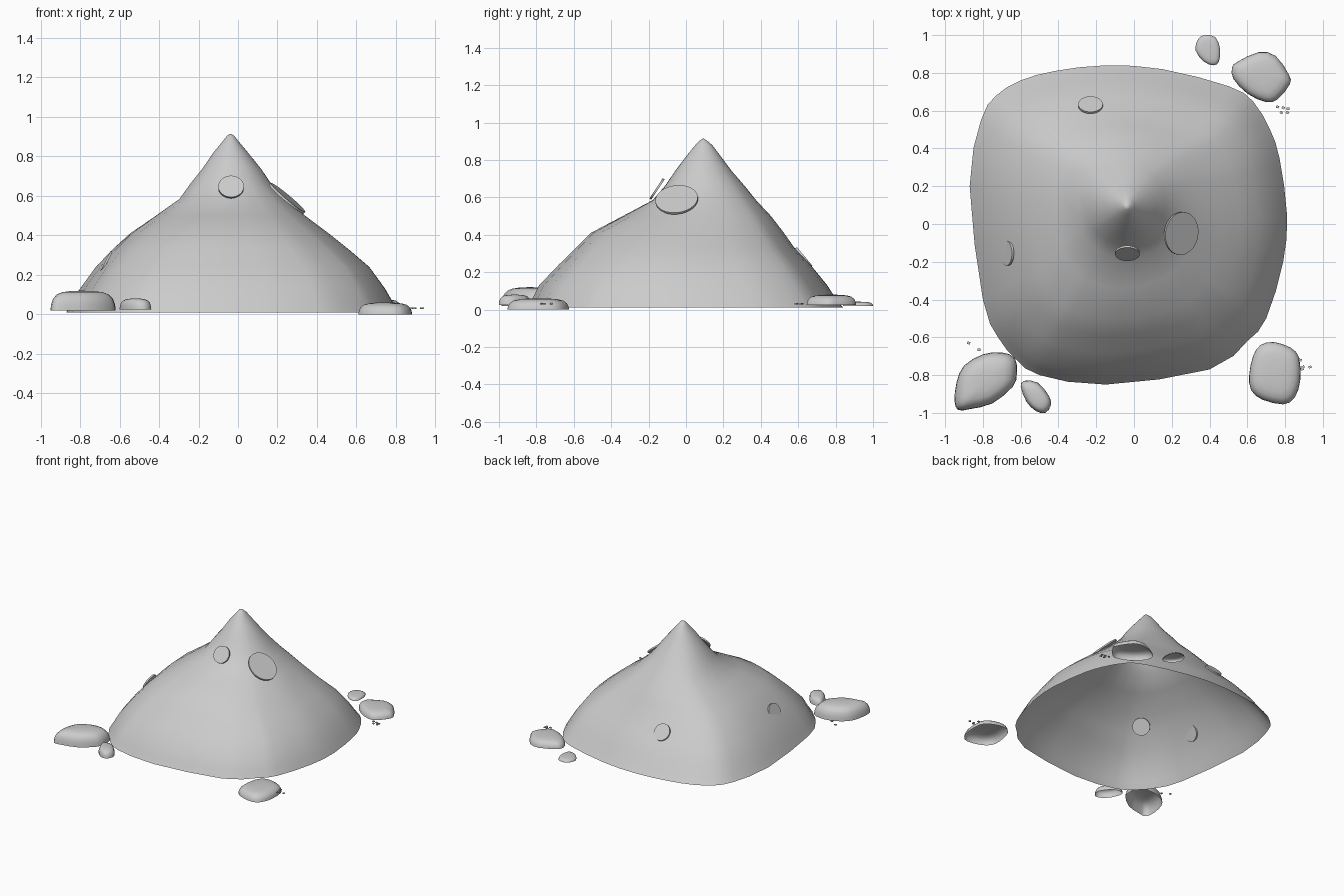
import bpy, bmesh, math, random
from mathutils import Vector

if "Cube" in bpy.data.objects:
    bpy.data.objects.remove(bpy.data.objects["Cube"])

random.seed(4)


def smooth_loop(pts, n=2):
    # closed Catmull-Rom resampling of an outline
    out, k = [], len(pts)
    for i in range(k):
        a, b, c, d = (Vector(pts[(i + j) % k]) for j in (-1, 0, 1, 2))
        for s in range(n):
            t = s / n
            out.append(0.5 * (2*b + (c-a)*t + (2*a-5*b+4*c-d)*t*t + (3*b-a-3*c+d)*t**3))
    return out


def finish(name, bm, smooth=True):
    bmesh.ops.recalc_face_normals(bm, faces=bm.faces)
    me = bpy.data.meshes.new(name)
    bm.to_mesh(me)
    bm.free()
    me.polygons.foreach_set("use_smooth", [smooth] * len(me.polygons))
    ob = bpy.data.objects.new(name, me)
    bpy.context.collection.objects.link(ob)
    return ob


def loft(name, rings, apex):
    # open-bottomed shell from stacked rings closed by an apex
    bm = bmesh.new()
    vs = [[bm.verts.new(p) for p in r] for r in rings]
    top = bm.verts.new(apex)
    n = len(vs[0])
    for i in range(n):
        j = (i + 1) % n
        for a, b in zip(vs, vs[1:]):
            bm.faces.new((a[i], a[j], b[j], b[i]))
        bm.faces.new((vs[-1][i], vs[-1][j], top))
    return finish(name, bm)


# mound: rounded-square footprint, shrinking upwards to a round pointed peak
foot = [(.81, .05), (.77, .35), (.72, .5), (.63, .65), (.5, .73), (.15, .82), (-.15, .84),
        (-.42, .81), (-.6, .76), (-.73, .68), (-.81, .55), (-.87, .2), (-.8, -.4), (-.72, -.6),
        (-.62, -.72), (-.5, -.8), (-.15, -.85), (.4, -.77), (.6, -.62), (.7, -.5), (.79, -.2)]
unit = [Vector(((p.x + .03) / .84, (p.y + .005) / .845)) for p in smooth_loop(foot)]
levels = [(.01, -.87, .81, -.85, .84), (.06, -.84, .785, -.82, .80),
          (.13, -.80, .745, -.785, .755), (.24, -.72, .665, -.68, .665),
          (.33, -.635, .56, -.59, .58), (.41, -.55, .46, -.51, .525),
          (.50, -.42, .34, -.34, .455), (.585, -.30, .24, -.18, .375),
          (.66, -.245, .17, -.115, .315), (.74, -.18, .115, -.06, .245),
          (.82, -.125, .05, 0, .185), (.88, -.075, 0, .05, .14), (.905, -.055, -.02, .075, .11)]
rings = []
for z, x0, x1, y0, y1 in levels:
    f = min(1, max(0, (z - .3) / .4))
    ring = []
    for u in unit:
        q = u.lerp(u.normalized(), f)
        ring.append(((x0 + x1) / 2 + q.x * (x1 - x0) / 2, (y0 + y1) / 2 + q.y * (y1 - y0) / 2, z))
    rings.append(ring)
loft("mound", rings, (-.038, .092, .915))

# thin discs set into the slopes
discs = [((.25, -.05, .587), (.64, -.1, .76), .114), ((-.035, -.155, .645), (0, -.83, .55), .065),
         ((-.43, -.43, .345), (-.6, -.5, .62), .065), ((-.67, -.155, .26), (-.89, 0, .45), .065),
         ((-.23, .63, .28), (0, .77, .64), .065)]
for i, (c, nrm, r) in enumerate(discs):
    bm = bmesh.new()
    bmesh.ops.create_cone(bm, cap_ends=True, segments=32, radius1=r, radius2=r, depth=.012)
    ob = finish(f"slope_disc_{i + 1}", bm, False)
    ob.location = c
    ob.rotation_euler = Vector(nrm).to_track_quat('Z', 'Y').to_euler()

# rocks: low hollow domes over irregular outlines (outline, bottom z, top z)
rocks = [
    ([(-.95, -.94), (-.93, -.985), (-.87, -.98), (-.75, -.95), (-.64, -.86), (-.62, -.79),
      (-.63, -.71), (-.7, -.68), (-.8, -.69), (-.9, -.75), (-.94, -.84)], .02, .12),
    ([(-.6, -.86), (-.58, -.83), (-.51, -.84), (-.45, -.91), (-.44, -.96), (-.47, -1),
      (-.52, -.99), (-.57, -.94)], .025, .08),
    ([(.61, -.8), (.63, -.7), (.67, -.64), (.74, -.625), (.83, -.655), (.875, -.71),
      (.88, -.83), (.85, -.92), (.79, -.955), (.68, -.93), (.62, -.88)], 0, .06),
    ([(.52, .83), (.525, .77), (.6, .69), (.7, .645), (.76, .66), (.825, .74), (.82, .79),
      (.75, .89), (.66, .91), (.55, .86)], .025, .08),
    ([(.325, .92), (.34, .98), (.375, 1), (.43, .99), (.455, .93), (.45, .86), (.42, .84),
      (.37, .86)], .02, .042)]
dome = [(1, 0), (.98, .3), (.92, .58), (.8, .8), (.62, .92), (.35, .98)]
for i, (pts, z0, z1) in enumerate(rocks):
    o = smooth_loop(pts)
    c = sum(o, Vector((0, 0))) / len(o)
    loft(f"rock_{i + 1}", [[(*(c + (p - c) * s), z0 + (z1 - z0) * h) for p in o] for s, h in dome],
         (*c, z1))

# tiny pebble chips beside the rocks
chips = [(.76, .62), (.79, .615), (.815, .61), (.78, .59), (.812, .59), (.88, -.72), (.895, -.757),
         (.932, -.757), (.89, -.768), (-.875, -.63), (-.82, -.665)]
for i, (x, y) in enumerate(chips):
    bm = bmesh.new()
    bmesh.ops.create_cube(bm, size=1)
    ob = finish(f"pebble_{i + 1}", bm, False)
    ob.location = (x, y, .031)
    ob.scale = (.016, .013, .006)
    ob.rotation_euler.z = random.uniform(-.6, .6)
